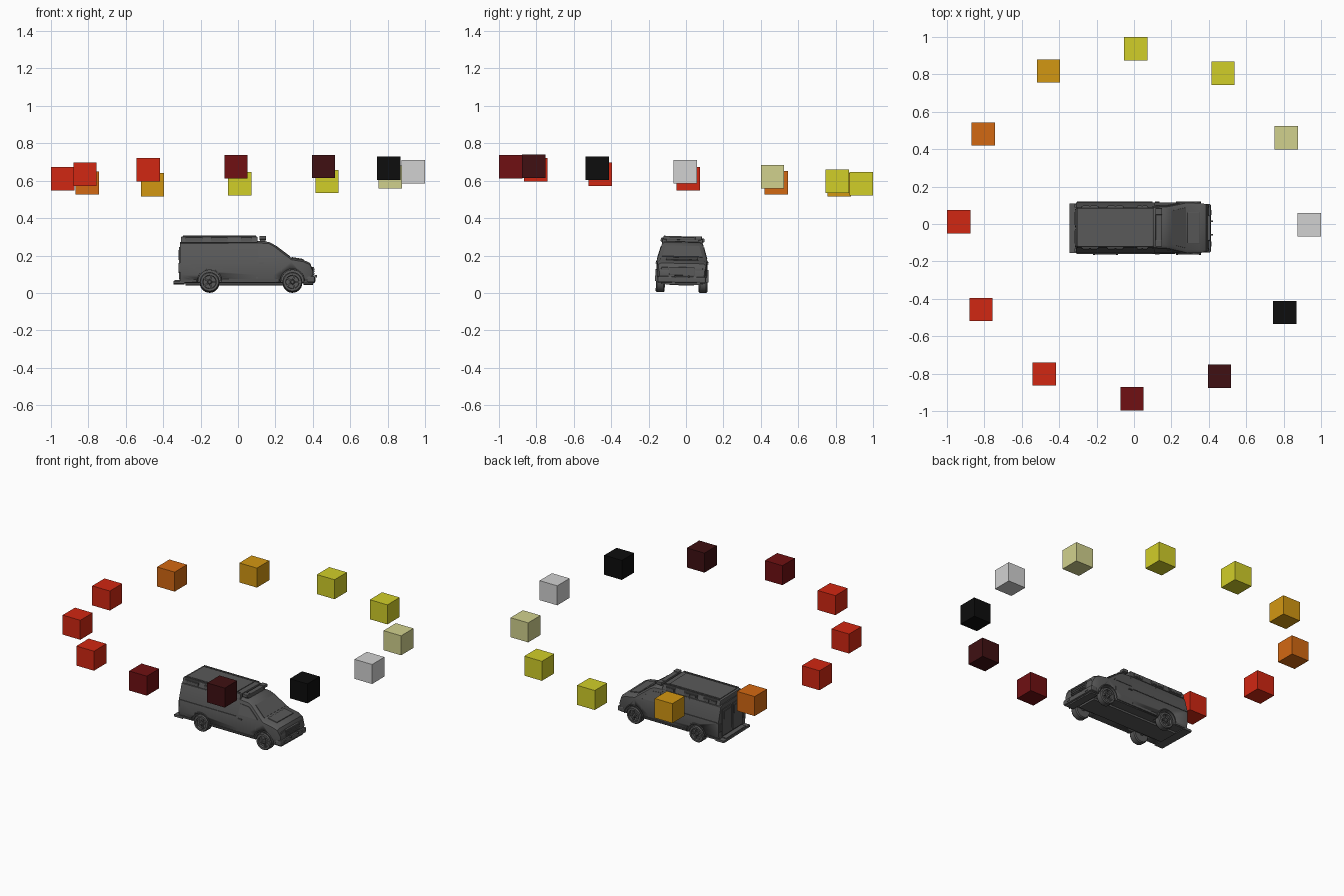
import bpy, bmesh, math
from mathutils import Matrix, Vector

if "Cube" in bpy.data.objects:
    bpy.data.objects.remove(bpy.data.objects["Cube"], do_unlink=True)


def material(name, rgb):
    m = bpy.data.materials.new(name)
    m.use_nodes = True
    m.diffuse_color = (*rgb, 1)
    bsdf = next(n for n in m.node_tree.nodes if n.type == 'BSDF_PRINCIPLED')
    bsdf.inputs["Base Color"].default_value = (*rgb, 1)
    return m


MATS = {n: material(n, c) for n, c in {
    "van grey": (.1, .1, .1), "light grey": (.64, .64, .64),
    "khaki": (.64, .64, .27), "yellow": (.64, .62, .022),
    "amber": (.65, .31, .006), "orange": (.65, .14, .006),
    "red": (.64, .02, .006), "dark red": (.16, .005, .006),
    "maroon": (.05, .005, .006), "black": (.004, .004, .004)}.items()}

# The van leans very slightly to one side and sits off the centre line
VAN = Matrix.Translation((0, -.024, .003)) @ Matrix.Rotation(-.02, 4, 'X')


def finish(name, bm, mat="van grey", place=VAN, bevel=0, smooth=False):
    bmesh.ops.recalc_face_normals(bm, faces=bm.faces)
    me = bpy.data.meshes.new(name)
    bm.to_mesh(me)
    bm.free()
    me.materials.append(MATS[mat])
    ob = bpy.data.objects.new(name, me)
    bpy.context.collection.objects.link(ob)
    ob.matrix_world = place
    if bevel:
        mod = ob.modifiers.new("bevel", 'BEVEL')
        mod.width, mod.segments = bevel, 2
    if smooth:
        bpy.ops.object.select_all(action='DESELECT')
        bpy.context.view_layer.objects.active = ob
        ob.select_set(True)
        bpy.ops.object.shade_smooth_by_angle(angle=math.radians(35))
    return ob


def box(name, centre, size, mat="van grey", place=VAN, bevel=0, taper=1):
    bm = bmesh.new()
    bmesh.ops.create_cube(bm, size=1)
    for v in bm.verts:
        k = taper if v.co.z > 0 else 1
        v.co = Vector(centre) + Vector((v.co.x * size[0], v.co.y * size[1] * k, v.co.z * size[2]))
    return finish(name, bm, mat, place, bevel)


def lathe(name, profile, x, z, steps=24):
    """Turn a (radius, y) profile around a wheel axle."""
    bm = bmesh.new()
    rings = []
    for r, y in profile:
        rings.append([bm.verts.new((x + r * math.cos(a), y, z + r * math.sin(a)))
                      for a in (math.tau * i / steps for i in range(steps))])
    for a, b in zip(rings, rings[1:]):
        for i in range(steps):
            j = (i + 1) % steps
            bm.faces.new((a[i], a[j], b[j], b[i]))
    bm.faces.new(rings[0])
    bm.faces.new(rings[-1])
    return finish(name, bm, smooth=True)


def side(z):
    """Half width of the body at a height."""
    if z < .09:
        return .128 + (z - .05) * .2
    return .136 if z < .165 else .136 - (z - .165) * .29


def side_plate(name, pts, out=.003):
    """Thin plate lying on both body sides, from (x, z) points."""
    for label, s in (("left", 1), ("right", -1)):
        bm = bmesh.new()
        inner, outer = ([bm.verts.new((x, s * (side(z) + d), z)) for x, z in pts] for d in (-.004, out))
        bm.faces.new(inner)
        bm.faces.new(outer)
        n = len(pts)
        for i in range(n):
            j = (i + 1) % n
            bm.faces.new((inner[i], inner[j], outer[j], outer[i]))
        finish(f"{label}_{name}", bm)


def rect(x0, x1, z0, z1):
    return [(x0, z0), (x1, z0), (x1, z1), (x0, z1)]


# Body shell lofted along x: station, roof height, width factor
bm = bmesh.new()
rings = []
for x, top, w in ((-.31, .268, 1), (.11, .272, 1), (.165, .268, 1), (.19, .255, 1),
                  (.285, .182, 1), (.35, .171, .98), (.385, .155, .94), (.402, .115, .88)):
    belt = min(.165, top - .02)
    levels = [.05, .07 if top < .12 else .09, belt, top - .01, top]
    half = [(side(z) - (.014 if i == 4 else 0)) * w for i, z in enumerate(levels)]
    ring = [(h, z) for h, z in zip(half, levels)]
    ring += [(-h, z) for h, z in reversed(ring)]
    rings.append([bm.verts.new((x, y, z)) for y, z in ring])
for a, b in zip(rings, rings[1:]):
    for i in range(len(a)):
        j = (i + 1) % len(a)
        bm.faces.new((a[i], a[j], b[j], b[i]))
bm.faces.new(rings[0])
bm.faces.new(rings[-1])
body = finish("body_shell", bm, smooth=True)

# Wheel arches cut out, then wheels and arch lips
AXLES = {"rear": -.152, "front": .291}
R, WZ = .053, .053
for end, x in AXLES.items():
    for label, s in (("left", 1), ("right", -1)):
        cut = lathe("arch_cutter", [(.061, s * .085), (.061, s * .17)], x, WZ + .004)
        mod = body.modifiers.new("arch", 'BOOLEAN')
        mod.operation, mod.object, mod.solver = 'DIFFERENCE', cut, 'EXACT'
        bpy.ops.object.select_all(action='DESELECT')
        bpy.context.view_layer.objects.active = body
        bpy.ops.object.modifier_apply(modifier=mod.name)
        bpy.data.objects.remove(cut, do_unlink=True)

        lathe(f"{end}_{label}_tyre", [(.032, s * .09), (.048, s * .09), (R, s * .097), (R, s * .131),
              (.048, s * .138), (.036, s * .138), (.034, s * .124), (.01, s * .124)], x, WZ)
        lathe(f"{end}_{label}_hub", [(.013, s * .12), (.013, s * .134), (.008, s * .138)], x, WZ, 12)
        for k in range(5):
            a = math.tau * k / 5
            turn = Matrix.Translation((x, s * .128, WZ)) @ Matrix.Rotation(a, 4, 'Y')
            box(f"{end}_{label}_spoke", (.022, 0, 0), (.027, .01, .009), place=VAN @ turn)
        bm = bmesh.new()
        rows = []
        for i in range(13):
            a = math.pi * i / 12
            rows.append([bm.verts.new((x + r * math.cos(a), s * y, WZ + .004 + r * math.sin(a)))
                         for r, y in ((.06, .12), (.06, .142), (.066, .142), (.068, .12))])
        for a, b in zip(rows, rows[1:]):
            for i in range(4):
                bm.faces.new((a[i], a[(i + 1) % 4], b[(i + 1) % 4], b[i]))
        finish(f"{end}_{label}_arch_lip", bm)
    box(f"{end}_axle", (x, 0, WZ), (.014, .2, .014))

# Raised roof box with panel, edge rails and side lamps
box("roof_box", (-.1, 0, .279), (.41, .224, .034), bevel=.005, taper=.92)
box("roof_panel", (-.11, 0, .297), (.36, .17, .006))
for s in (1, -1):
    box("roof_rail", (-.1, s * .096, .298), (.39, .007, .008))
    for x, w in ((-.235, .09), (-.1, .09), (.045, .06)):
        box("side_lamp_frame", (x, s * .108, .28), (w, .012, .023))
        for k in (-1, 1):
            box("side_lamp", (x + k * w * .24, s * .114, .28), (w * .36, .005, .015))

# Light bar and beacon over the cab
box("light_bar_base", (.132, 0, .276), (.028, .17, .01))
box("light_bar", (.132, 0, .288), (.032, .2, .016), bevel=.004)
for s in (1, -1):
    box("light_bar_end", (.132, s * .085, .291), (.036, .036, .019), bevel=.003)

# Side glass, doors, trims and handles
side_plate("door_window", [(.11, .18), (.245, .18), (.23, .195), (.175, .237), (.11, .242)])
side_plate("belt_trim", rect(-.305, .1, .161, .167), .004)
side_plate("skirt_trim", rect(-.08, .22, .056, .068), .006)
for x in (-.09, .1):
    side_plate("door_seam", rect(x, x + .003, .072, .255), .002)
side_plate("front_door_seam", rect(.232, .235, .11, .18), .002)
side_plate("door_handle", rect(.112, .137, .151, .157), .006)
side_plate("rear_skirt", rect(-.305, -.222, .053, .066), .005)

# Windscreen, wipers and bonnet follow the sloping front
bm = bmesh.new()
for d in (-.003, .003):
    bm.faces.new([bm.verts.new((x + d * .6, y, z + d * .8)) for x, y, z in
                  ((.2, -.09, .247), (.2, .09, .247), (.275, .108, .19), (.275, -.108, .19))])
bmesh.ops.bridge_loops(bm, edges=bm.edges[:])
finish("windscreen", bm)
tilt = VAN @ Matrix.Translation((.318, 0, .178)) @ Matrix.Rotation(.17, 4, 'Y')
box("bonnet_bulge", (0, 0, 0), (.066, .17, .008), place=tilt, bevel=.003)

# Nose: grille, lamps, bumper and tow hooks
box("grille_frame", (.396, 0, .113), (.02, .135, .044), bevel=.003)
for z in (.1, .112, .124):
    box("grille_bar", (.407, 0, z), (.006, .122, .005))
for s in (1, -1):
    box("headlamp", (.39, s * .09, .115), (.022, .042, .036), bevel=.004)
    box("tow_hook", (.415, s * .036, .085), (.014, .008, .012))
    box("fog_lamp", (.408, s * .085, .068), (.012, .026, .014))
box("front_bumper", (.389, 0, .068), (.045, .258, .034), bevel=.008)
box("front_valance", (.375, 0, .05), (.05, .22, .016))

# Tail: doors, glass, lamps and step
for s in (1, -1):
    box("rear_door", (-.311, s * .053, .155), (.008, .1, .17), taper=.9)
    box("rear_window", (-.316, s * .05, .2), (.005, .07, .05))
    box("tail_lamp", (-.312, s * .119, .13), (.01, .018, .05))
box("rear_step", (-.315, 0, .052), (.06, .264, .014))
box("step_tread", (-.32, 0, .061), (.04, .2, .005))
box("chassis", (.03, 0, .048), (.62, .13, .02))

# Ring of floating colour cubes
for x, y, z, mat in ((.936, -.005, .647, "light grey"), (.815, .462, .62, "khaki"),
                     (.476, .807, .596, "yellow"), (.01, .937, .583, "yellow"),
                     (-.457, .818, .578, "amber"), (-.805, .481, .588, "orange"),
                     (-.937, .013, .61, "red"), (-.818, -.457, .634, "red"),
                     (-.479, -.802, .658, "red"), (-.011, -.935, .674, "dark red"),
                     (.457, -.813, .676, "maroon"), (.805, -.473, .666, "black")):
    box(f"{mat.replace(' ', '_')}_cube", (x, y, z), (.125, .125, .125), mat, Matrix.Identity(4))
